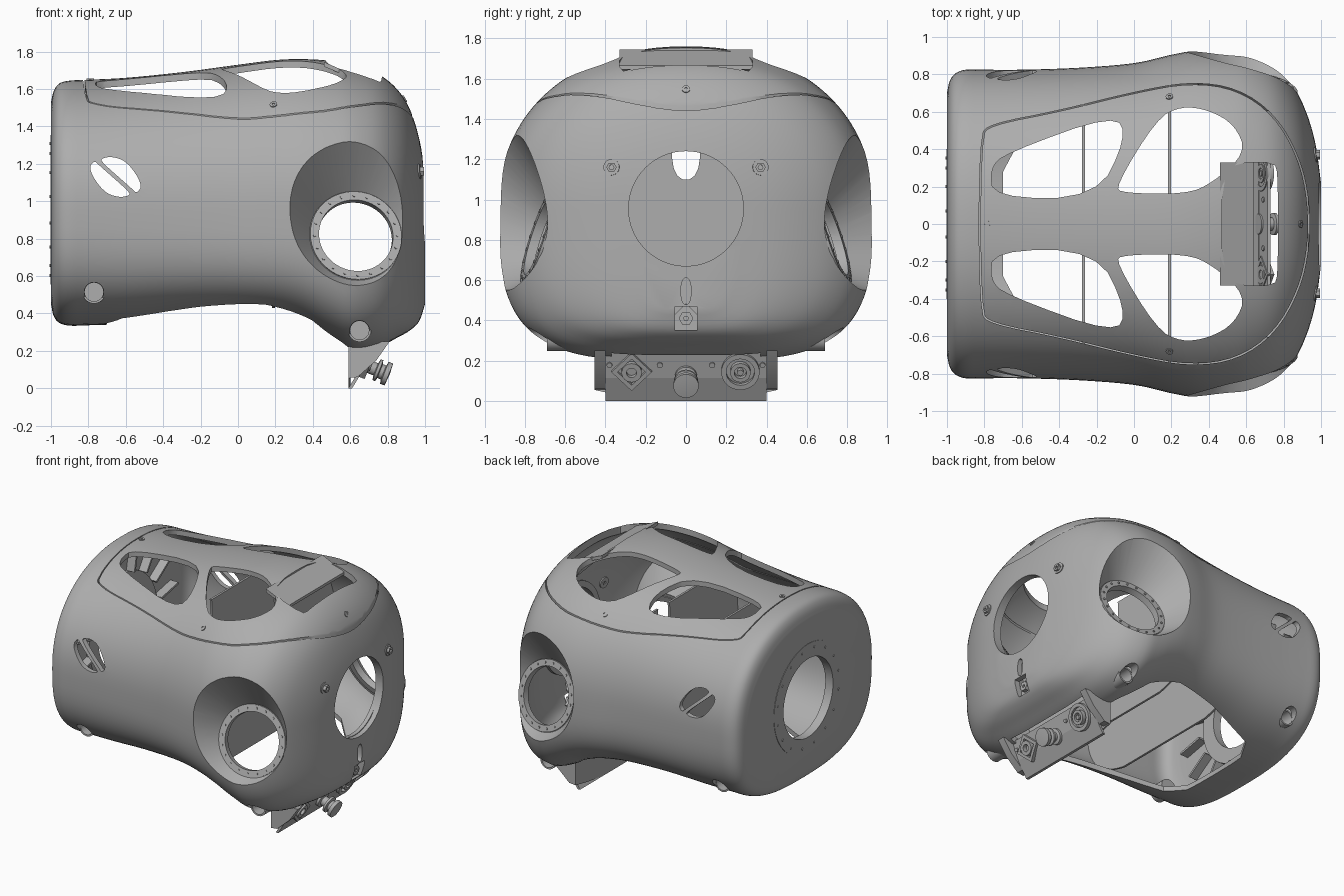
import bpy, bmesh, math
from mathutils import Vector, Matrix

old = bpy.data.objects.get("Cube")
if old:
    bpy.data.objects.remove(old)
grey = bpy.data.materials.new("plain_grey")
grey.use_nodes = True
grey.diffuse_color = (0.42, 0.42, 0.42, 1)
grey.node_tree.nodes["Principled BSDF"].inputs["Base Color"].default_value = grey.diffuse_color
T = 0.035  # wall thickness

def finish(name, bm):
    bmesh.ops.remove_doubles(bm, verts=bm.verts, dist=1e-5)
    bmesh.ops.recalc_face_normals(bm, faces=bm.faces)
    me = bpy.data.meshes.new(name)
    bm.to_mesh(me)
    bm.free()
    me.materials.append(grey)
    ob = bpy.data.objects.new(name, me)
    bpy.context.collection.objects.link(ob)
    return ob

def bridge(bm, rings, loop=False):
    n = len(rings[0])
    for a, b in zip(rings, rings[1:] + rings[:1] if loop else rings[1:]):
        for i in range(n):
            j = (i + 1) % n
            bm.faces.new((a[i], a[j], b[j], b[i]))
    if not loop:
        bm.faces.new(rings[0])
        bm.faces.new(rings[-1])

def rounded(pts, times=2):
    for _ in range(times):
        pairs = [(Vector(p), Vector(q)) for p, q in zip(pts, pts[1:] + pts[:1])]
        pts = [tuple(p.lerp(q, u)) for p, q in pairs for u in (.25, .75)]
    return pts

def mirrored(half):
    return half + [(x, -y) for x, y in reversed(half)]

def prism(name, pts, axis, lo, hi):
    """Extrude a 2D outline along x, y or z."""
    def put(p, h):
        return {"x": (h, *p), "y": (p[0], h, p[1]), "z": (*p, h)}[axis]
    bm = bmesh.new()
    bridge(bm, [[bm.verts.new(put(p, h)) for p in pts] for h in (lo, hi)])
    return finish(name, bm)

def box(name, lo, hi):
    return prism(name, [(lo[0], lo[1]), (hi[0], lo[1]), (hi[0], hi[1]), (lo[0], hi[1])], "z", lo[2], hi[2])

def lathe(name, profile, loc, normal, seg=48):
    """Spin a closed (radius, height) profile about an axis."""
    m = Matrix.Translation(loc) @ Vector(normal).to_track_quat("Z", "Y").to_matrix().to_4x4()
    bm = bmesh.new()
    turns = [math.tau * i / seg for i in range(seg)]
    bridge(bm, [[bm.verts.new(m @ Vector((r * math.cos(a), r * math.sin(a), h))) for r, h in profile]
                for a in turns], loop=True)
    bmesh.ops.dissolve_degenerate(bm, dist=1e-6, edges=bm.edges)
    return finish(name, bm)

def tube(name, r0, r1, a, b, loc, normal, seg=48):
    return lathe(name, [(r0, a), (r1, a), (r1, b), (r0, b)], loc, normal, seg)

def rod(name, r, a, b, loc, normal, seg=32):
    return tube(name, 0, r, a, b, loc, normal, seg)

def cut(ob, cutters, op="DIFFERENCE", keep=False):
    for c in cutters:
        c.hide_render = True
        mod = ob.modifiers.new("cut", "BOOLEAN")
        mod.operation, mod.object, mod.solver = op, c, "EXACT"
    me = bpy.data.meshes.new_from_object(ob.evaluated_get(bpy.context.evaluated_depsgraph_get()))
    ob.modifiers.clear()
    ob.data = me
    if not keep:
        for c in cutters:
            bpy.data.objects.remove(c)

# Hull stations: x, half width, top, bottom
STATIONS = [(-1, .70, 1.53, .45), (-.985, .765, 1.59, .385), (-.955, .805, 1.63, .35), (-.9, .825, 1.645, .335),
            (-.8, .825, 1.65, .337), (-.6, .825, 1.66, .345), (-.3, .835, 1.69, .37), (0, .86, 1.73, .38),
            (.2, .905, 1.755, .37), (.35, .93, 1.76, .33), (.5, .93, 1.75, .25), (.62, .915, 1.725, .2),
            (.75, .85, 1.68, .22), (.85, .74, 1.6, .27), (.92, .6, 1.49, .31), (.97, .43, 1.33, .36),
            (1, .22, 1.15, .45)]
PORTS = [(Vector((.63, s * .73, .815)), Vector((.15, s, .33)).normalized()) for s in (-1, 1)]

def hull(name, t):
    S = [Vector(s) for s in STATIONS]
    S = [S[0] * 2 - S[1]] + S + [S[-1] * 2 - S[-2]]
    rows = []
    for a, b, c, d in zip(S, S[1:], S[2:], S[3:]):
        for u in (0, .25, .5, .75):
            rows.append((b * 2 + (c - a) * u + (a * 2 - b * 5 + c * 4 - d) * u * u
                         + (b * 3 - a - c * 3 + d) * u ** 3) / 2)
    bm = bmesh.new()
    rings = []
    for x, w, top, low in rows + [S[-2]]:
        ring = []
        for k in range(96):
            c, s = math.cos(math.tau * k / 96), math.sin(math.tau * k / 96)
            n = 2.2 if s > 0 else 3.3 + .5 * x
            h = (top - t - .95) if s > 0 else (.95 - low - t)
            ring.append(bm.verts.new((x * (1 - t), math.copysign(abs(c) ** (2 / n), c) * (w - t),
                                      .95 + math.copysign(abs(s) ** (2 / n), s) * h)))
        rings.append(ring)
    bridge(bm, rings)
    ob = finish(name, bm)
    # dished side recesses
    r = .25 + t * .7
    cut(ob, [lathe("dish", [(0, -t), (r, -t), (r + .4, .5), (0, .5)], p, n, 64) for p, n in PORTS])
    return ob

shell, solid, inner = hull("body_shell", 0), hull("solid", 0), hull("inner", T)

def surface(origin, direction):
    return solid.ray_cast(Vector(origin), Vector(direction))[1:3]

# Cross bulkheads with a notch at the top
for name, x in (("front_bulkhead", .19), ("rear_bulkhead", -.27)):
    plate = box(name, (x - .008, -1, .43), (x + .008, 1, 1.32))
    cut(plate, [inner], "INTERSECT", True)
    cut(plate, [prism("notch", rounded([(-.07, 1.1), (.07, 1.1), (.07, 1.4), (-.07, 1.4)]), "x", x - .1, x + .1)])
cut(shell, [inner])

# End holes, side ports, grips and lifting holes
cuts = [rod("nose_hole", .285, -.3, .3, (1, 0, .955), (1, 0, 0), 64),
        rod("tail_hole", .29, -.2, .2, (-1, 0, .955), (1, 0, 0), 64)]
cuts += [rod("port_hole", .2, -.15, .1, p, n, 64) for p, n in PORTS]
grip = [(-.80, 1.17), (-.77, 1.22), (-.74, 1.19), (-.58, 1.05), (-.58, 1.03), (-.64, 1.02), (-.72, 1.05)]
for half in (grip, [(-1.31 - x, 2.26 - z) for x, z in grip]):
    cuts.append(prism("grip", rounded(half), "y", -1.2, 1.2))
LIFT = ((-.77, .515), (.65, .31))
cuts += [rod("lift_hole", .052, -1.2, 1.2, (x, 0, z), (0, 1, 0)) for x, z in LIFT]
# Underside opening
belly = mirrored([(-.70, .28), (-.62, .43), (-.2, .58), (.15, .66), (.4, .64), (.56, .5), (.6, .4)])
cuts += [prism("belly", belly, "z", -.2, .72), box("panel_gap", (.5, -.37, -.2), (.77, .37, .5))]
# Roof windows and scoop
REAR_WINDOW = [(-.75, .14), (-.2, .14), (-.04, .46), (-.1, .59), (-.68, .38), (-.77, .3)]
FRONT_WINDOW = [(-.06, .165), (.28, .16), (.42, .22), (.6, .38), (.54, .53), (.4, .61), (.25, .63), (.12, .56), (-.1, .2)]
for s in (-1, 1):
    for w in (REAR_WINDOW, FRONT_WINDOW):
        cuts.append(prism("window", rounded([(x, s * y) for x, y in w]), "z", 1.3, 2))
cuts.append(prism("scoop", rounded(mirrored([(.47, .26), (.56, .33), (.75, .33), (.77, .26)]), 1), "z", 1.4, 2))
# Nose key slot and bolt pocket
cuts += [prism("key_slot", rounded([(-.025, .48), (.025, .48), (.025, .61), (-.025, .61)]), "x", .8, 1.2),
         box("bolt_pocket", (.94, -.055, .35), (1.2, .055, .47))]
cut(shell, cuts)

# Removable roof lid, parted from the body by a thin seam
seam = rounded(mirrored([(-.82, .47), (-.76, .53), (-.4, .6), (0, .70), (.3, .755), (.55, .72), (.75, .58),
                         (.88, .35), (.93, .12)]))
lid = shell.copy()
lid.data = shell.data.copy()
lid.name = "roof_lid"
bpy.context.collection.objects.link(lid)
cut(lid, [prism("lid_outline", seam, "z", 1.25, 2)], "INTERSECT")
cut(shell, [prism("lid_gap", [(x * 1.009, y * 1.009) for x, y in seam], "z", 1.25, 2)])
prism("scoop_plate", [(.46, 1.745), (.64, 1.665), (.64, 1.645), (.46, 1.72)], "y", -.33, .33)

# Bolted rings on the side ports, tail and nose
for p, n in PORTS:
    tube("port_ring", .2, .247, -.04, .008, p, n, 64)
    for k in range(20):
        a = math.tau * k / 20
        spot = n.to_track_quat("Z", "Y") @ Vector((math.cos(a), math.sin(a), 0))
        rod("port_bolt", .008, 0, .014, p + spot * .224, n, 8)
tube("tail_ring", .29, .40, -.06, .003, (-1, 0, .955), (-1, 0, 0), 64)
tube("nose_ring", .285, .33, -.07, -.04, (1, 0, .955), (1, 0, 0), 64)
for k in range(16):
    a = math.tau * (k + .5) / 16
    rod("tail_bolt", .008, 0, .008, (-1, .36 * math.cos(a), .955 + .36 * math.sin(a)), (-1, 0, 0), 8)
    rib = box("tail_rib", (-.97, .4, -.008), (-.9, .6, .008))
    rib.data.transform(Matrix.Translation((0, 0, .955)) @ Matrix.Rotation(a, 4, "X"))

# Lid screws, nose bolts and lifting sleeves seated on the surface
for x, y in ((-.79, 0), (.89, 0), (.19, .68), (.19, -.68)):
    tube("lid_screw", .008, .02, -.02, .006, *surface((x, y, 3), (0, 0, -1)), 16)
for s in (-1, 1):
    loc, nor = surface((3, s * .37, 1.16), (-1, 0, 0))
    tube("nose_washer", .012, .04, -.05, .006, loc, nor, 24)
    tube("nose_bolt", .012, .026, -.05, .025, loc, (1, 0, 0), 6)
    for x, z in LIFT:
        loc = surface((x, s * 3, z), (0, -s, 0))[0]
        lathe("lift_sleeve", [(0, -.15), (.062, -.15), (.062, -.03), (.05, -.03), (.05, -.13), (0, -.13)],
              loc, (0, s, 0), 24)
rod("pocket_back", .075, -.02, 0, (.94, 0, .41), (1, 0, 0), 4)
tube("pocket_bolt", .012, .036, 0, .03, (.94, 0, .41), (1, 0, 0), 6)
bpy.data.objects.remove(solid)

# Connector panel under the nose
arc = [(.455 * k / 8, .055 * (k / 8) ** 2) for k in range(-8, 9)]
prism("panel_back", arc + [(.455, .25), (-.455, .25)], "x", .59, .602)
for s in (-1, 1):
    prism("panel_cheek", [(.59, .055), (.64, .06), (.74, .15), (.81, .25), (.59, .25)], "y", s * .4, s * .455)
prism("panel_lip", [(.59, 0), (.61, 0), (.68, .115), (.665, .125)], "y", -.4, .4)
prism("panel_face", [(.665, .115), (.68, .115), (.73, .24), (.715, .24)], "y", -.4, .4)
OUT, base = Vector((.93, 0, -.37)), Vector((.695, 0, .15))
lathe("knob", [(0, -.03), (.055, -.03), (.055, .01), (.035, .015), (.035, .05), (.06, .055), (.06, .07),
               (.04, .075), (.04, .095), (.063, .1), (.063, .125), (0, .13)], base - Vector((.005, 0, .03)), OUT, 32)
for name, y, r0, r1, h, seg in (("round_socket", .27, .07, .095, .02, 32), ("socket_collar", .27, .03, .05, .03, 32),
                                ("socket_pin", .27, 0, .015, .03, 16), ("square_socket", -.27, .07, .1, .02, 4),
                                ("socket_core", -.27, .025, .05, .03, 24)):
    tube(name, r0, r1, -.02, h, base + Vector((0, y, 0)), OUT, seg)
for y in (-.13, .13, -.38, .38):
    rod("panel_screw", .014, -.02, .012, base + Vector((.01, y, .03)), OUT, 12)

bpy.ops.object.select_all(action="DESELECT")
for ob in bpy.context.scene.objects:
    if ob.type == "MESH":
        ob.select_set(True)
        bpy.context.view_layer.objects.active = ob
bpy.ops.object.shade_smooth_by_angle(angle=math.radians(32))
